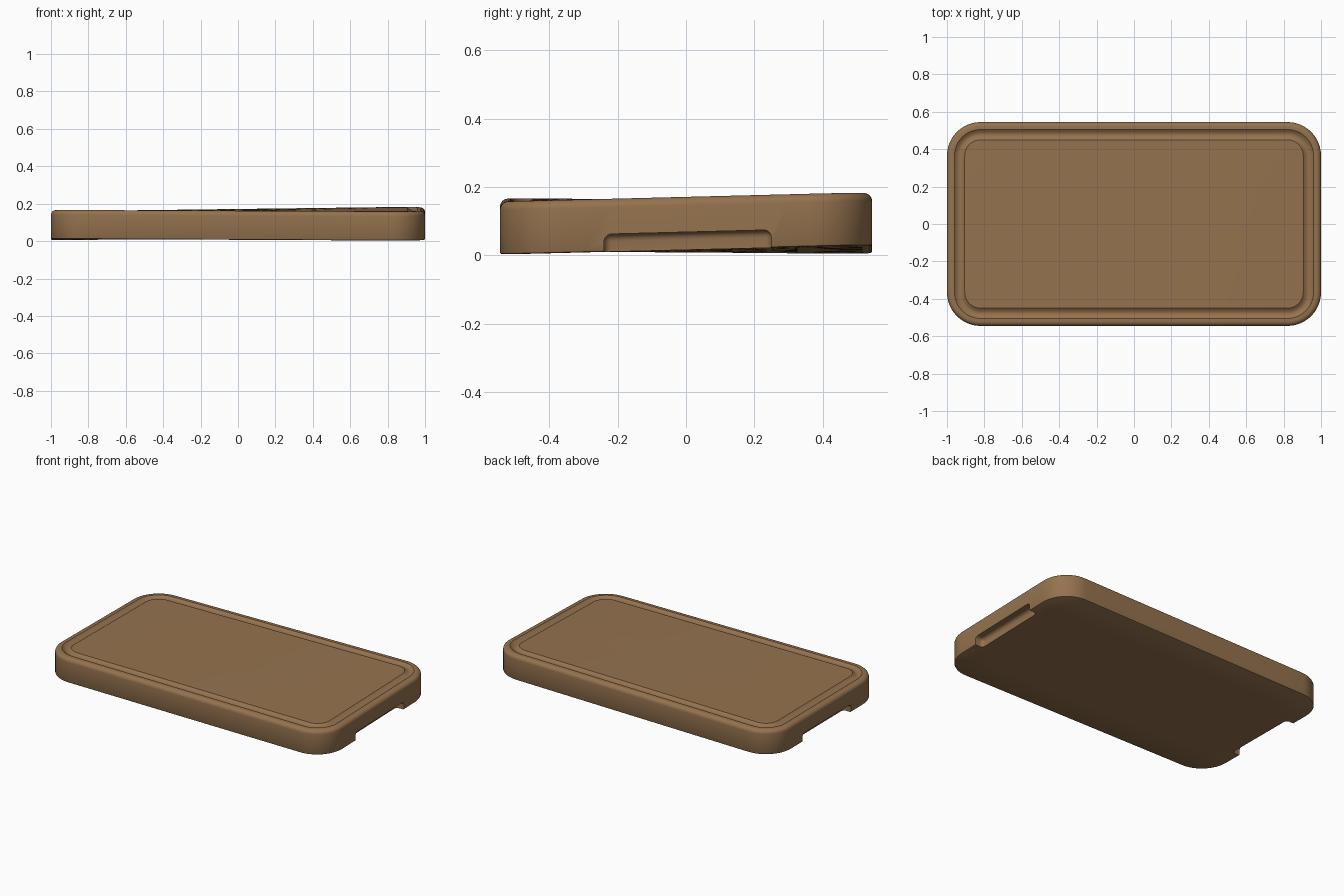
import bpy, bmesh
from math import sin, cos, pi, radians

if "Cube" in bpy.data.objects:
    bpy.data.objects.remove(bpy.data.objects["Cube"], do_unlink=True)

HALF_X, HALF_Y, THICK, CORNER = 1.0, 0.545, 0.155, 0.18
ROUND, GROOVE_START, GROOVE_END, GROOVE_DEPTH = 0.025, 0.04, 0.095, 0.013

wood = bpy.data.materials.new("brown wood")
wood.use_nodes = True
wood.diffuse_color = (0.30, 0.17, 0.077, 1)
bsdf = wood.node_tree.nodes["Principled BSDF"]
bsdf.inputs["Base Color"].default_value = wood.diffuse_color
bsdf.inputs["Roughness"].default_value = 0.6


def outline(inset, arc=12, straight=10):
    """Rounded rectangle, shrunk by inset, with divided straight sides."""
    hx, hy = HALF_X - inset, HALF_Y - inset
    r = max(CORNER - inset, 0.03)
    pts = []
    for i, (sx, sy) in enumerate([(1, 1), (-1, 1), (-1, -1), (1, -1)]):
        for k in range(arc + 1):
            a = (i + k / arc) * pi / 2
            pts.append((sx * (hx - r) + r * cos(a), sy * (hy - r) + r * sin(a)))
    result = []
    for i, p in enumerate(pts):
        result.append(p)
        if i % (arc + 1) == arc:
            q = pts[(i + 1) % len(pts)]
            for k in range(1, straight):
                t = k / straight
                result.append((p[0] + (q[0] - p[0]) * t, p[1] + (q[1] - p[1]) * t))
    return result


# Section from the middle of the underside, round the edge, to the middle of the top
flat = [0.5, 0.4, 0.3, 0.2]
section = [(i, 0) for i in flat] + [(0.006, 0), (0.002, 0.002), (0, 0.006)]
for k in range(7):
    a = k / 6 * pi / 2
    section.append((ROUND * (1 - cos(a)), THICK - ROUND * (1 - sin(a))))
for k in range(11):
    t = k / 10
    section.append((GROOVE_START + (GROOVE_END - GROOVE_START) * t,
                    THICK - GROOVE_DEPTH * sin(pi * t)))
section += [(i, THICK) for i in reversed(flat)]

bm = bmesh.new()
rings = [[bm.verts.new((x, y, z)) for x, y in outline(inset)] for inset, z in section]
for low, high in zip(rings, rings[1:]):
    for i in range(len(low)):
        j = (i + 1) % len(low)
        bm.faces.new((low[i], low[j], high[j], high[i]))
bm.faces.new(list(reversed(rings[0])))
bm.faces.new(rings[-1])
bmesh.ops.recalc_face_normals(bm, faces=bm.faces)
mesh = bpy.data.meshes.new("cutting_board")
bm.to_mesh(mesh)
bm.free()
mesh.materials.append(wood)
board = bpy.data.objects.new("cutting_board", mesh)
bpy.context.collection.objects.link(board)
bpy.context.view_layer.objects.active = board
board.select_set(True)


# Finger notches under both short ends
def notch_cutter(side):
    bm = bmesh.new()
    bmesh.ops.create_cube(bm, size=1)
    for v in bm.verts:
        v.co.x = side * HALF_X + v.co.x * 0.11
        v.co.y = v.co.y * 0.49 + 0.005
        v.co.z = v.co.z * 0.15 - 0.023
    bmesh.ops.bevel(bm, geom=bm.edges[:], offset=0.022, segments=5,
                    profile=0.5, affect='EDGES')
    me = bpy.data.meshes.new("notch_cutter")
    bm.to_mesh(me)
    bm.free()
    me.materials.append(wood)
    ob = bpy.data.objects.new("notch_cutter", me)
    ob.hide_render = True
    bpy.context.collection.objects.link(ob)
    return ob


for side in (-1, 1):
    cutter = notch_cutter(side)
    mod = board.modifiers.new("notch", 'BOOLEAN')
    mod.operation, mod.solver, mod.object = 'DIFFERENCE', 'EXACT', cutter
    bpy.ops.object.modifier_apply(modifier=mod.name)
    bpy.data.objects.remove(cutter, do_unlink=True)

# Slight twist of the warped plank
for v in board.data.vertices:
    u, w = v.co.x / HALF_X, v.co.y / HALF_Y
    v.co.z += 0.012 + 0.004 * u + 0.005 * w + 0.009 * u * w

bpy.ops.object.shade_smooth_by_angle(angle=radians(35))
